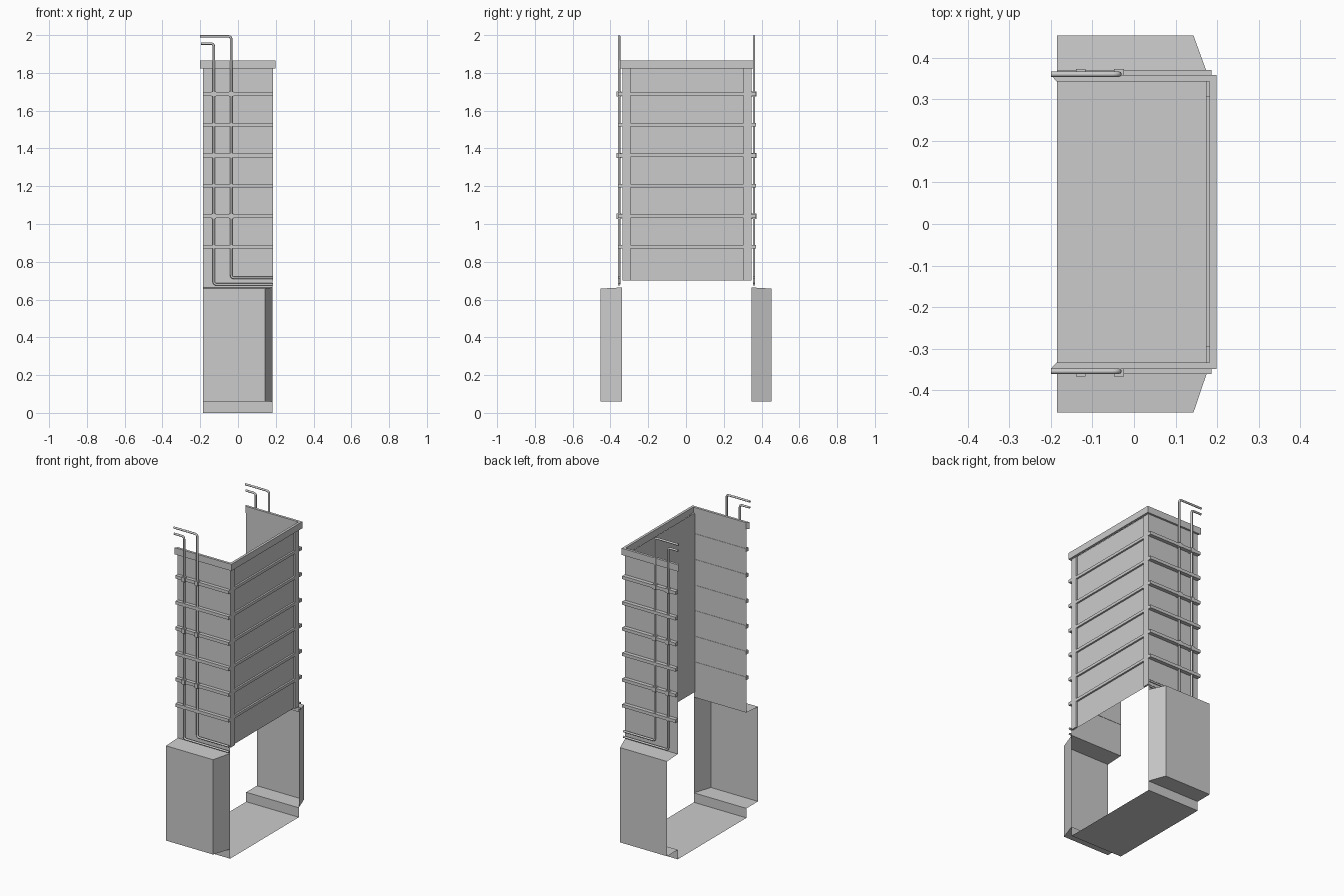
import bpy, bmesh
from mathutils import Vector

if "Cube" in bpy.data.objects:
    bpy.data.objects.remove(bpy.data.objects["Cube"])

YC = 0.005            # upper housing sits slightly off centre
X0, X1 = -0.185, 0.182
RIBS = [1.688, 1.526, 1.363, 1.203, 1.041, 0.879]


def finish(name, bm):
    me = bpy.data.meshes.new(name)
    bm.to_mesh(me)
    bm.free()
    ob = bpy.data.objects.new(name, me)
    bpy.context.collection.objects.link(ob)
    return ob


def add_box(bm, x0, x1, y0, y1, z0, z1):
    r = bmesh.ops.create_cube(bm, size=1)
    for v in r["verts"]:
        v.co = ((x0 + x1) / 2 + v.co.x * (x1 - x0),
                (y0 + y1) / 2 + v.co.y * (y1 - y0),
                (z0 + z1) / 2 + v.co.z * (z1 - z0))


def boxes(name, dims):
    bm = bmesh.new()
    for d in dims:
        add_box(bm, *d)
    return finish(name, bm)


# Folded sheet body: one cross-section (y, z, front x) swept along x
half = [(0.342, 1.83, X1), (0.342, 0.664, X1), (0.453, 0.658, 0.143),
        (0.453, 0.06, 0.143), (0.342, 0.06, X1), (0.342, 0.0, X1)]


def side_y(s, y):
    return s * y if y > 0.4 else s * y + YC * 0.8


profile = [(side_y(1, y), z, x) for y, z, x in half]
profile += [(side_y(-1, y), z, x) for y, z, x in reversed(half)]
bm = bmesh.new()
back = [bm.verts.new((X0, y, z)) for y, z, x in profile]
front = [bm.verts.new((x, y, z)) for y, z, x in profile]
for i in range(len(profile) - 1):
    bm.faces.new((back[i], back[i + 1], front[i + 1], front[i]))
# slanted end faces of the lower side pods
for k in (1, 7):
    bm.faces.new(front[k:k + 4])
bmesh.ops.recalc_face_normals(bm, faces=bm.faces)
finish("folded_body", bm)

# Recessed end wall, open below
bm = bmesh.new()
bm.faces.new([bm.verts.new((0.173, y, z)) for y, z in
              ((-0.336, 0.70), (0.346, 0.70), (0.346, 1.83), (-0.336, 1.83))])
finish("end_wall", bm)

# Corner posts and cross ribs on the end wall
boxes("corner_posts", [(0.173, 0.184, YC - 0.342, YC - 0.30, 0.70, 1.83),
                       (0.173, 0.184, YC + 0.30, YC + 0.342, 0.70, 1.83)])
boxes("end_ribs", [(0.173, 0.184, YC - 0.30, YC + 0.30, z - 0.009, z + 0.009)
                   for z in RIBS])

# Ribs along both side walls
boxes("side_ribs", [(X0, 0.186, *sorted((YC + s * 0.341, YC + s * 0.365)),
                     z - 0.010, z + 0.010) for s in (-1, 1) for z in RIBS])

# U-shaped top rim
rim = [(-0.2, -0.357), (0.198, -0.357), (0.198, 0.357), (-0.2, 0.357),
       (-0.186, 0.341), (0.182, 0.341), (0.182, -0.341), (-0.186, -0.341)]
bm = bmesh.new()
low, top = ([bm.verts.new((x, y * 0.99 + YC, z)) for x, y in rim] for z in (1.823, 1.865))
for a, b, c, d in ((0, 1, 6, 7), (1, 2, 5, 6), (2, 3, 4, 5)):
    bm.faces.new([top[i] for i in (a, b, c, d)])
    bm.faces.new([low[i] for i in (d, c, b, a)])
for i in range(8):
    j = (i + 1) % 8
    bm.faces.new((low[i], low[j], top[j], top[i]))
finish("top_rim", bm)


# Bent pipes
def pipe(name, pts, radius=0.0065, bend=0.016):
    pts = [Vector(p) for p in pts]
    path = [pts[0]]
    for a, p, b in zip(pts, pts[1:], pts[2:]):
        s, e = p + (a - p).normalized() * bend, p + (b - p).normalized() * bend
        for t in (0, 0.25, 0.5, 0.75, 1):
            path.append(s * (1 - t) ** 2 + p * 2 * t * (1 - t) + e * t * t)
    path.append(pts[-1])
    cu = bpy.data.curves.new(name, "CURVE")
    cu.dimensions = "3D"
    cu.bevel_depth = radius
    cu.bevel_resolution = 2
    cu.use_fill_caps = True
    sp = cu.splines.new("POLY")
    sp.points.add(len(path) - 1)
    for q, v in zip(sp.points, path):
        q.co = (*v, 1)
    ob = bpy.data.objects.new(name, cu)
    bpy.context.collection.objects.link(ob)


clamps = []
for s, side in ((-1, "front"), (1, "rear")):
    y = s * 0.357 + YC * 0.6
    for x, z_low, z_top, x_end, n in ((-0.128, 0.680, 1.955, -0.197, "short"),
                                      (-0.036, 0.715, 1.9935, -0.200, "tall")):
        pipe(f"{side}_{n}_pipe", [(0.185, y, z_low), (x, y, z_low),
                                  (x, y, z_top), (x_end, y, z_top)])
        for z in RIBS[::2]:
            clamps.append((x - 0.012, x + 0.012, y - 0.013, y + 0.013,
                           z - 0.014, z + 0.014))

# Clamps holding the pipes to every second rib
boxes("pipe_clamps", clamps)
